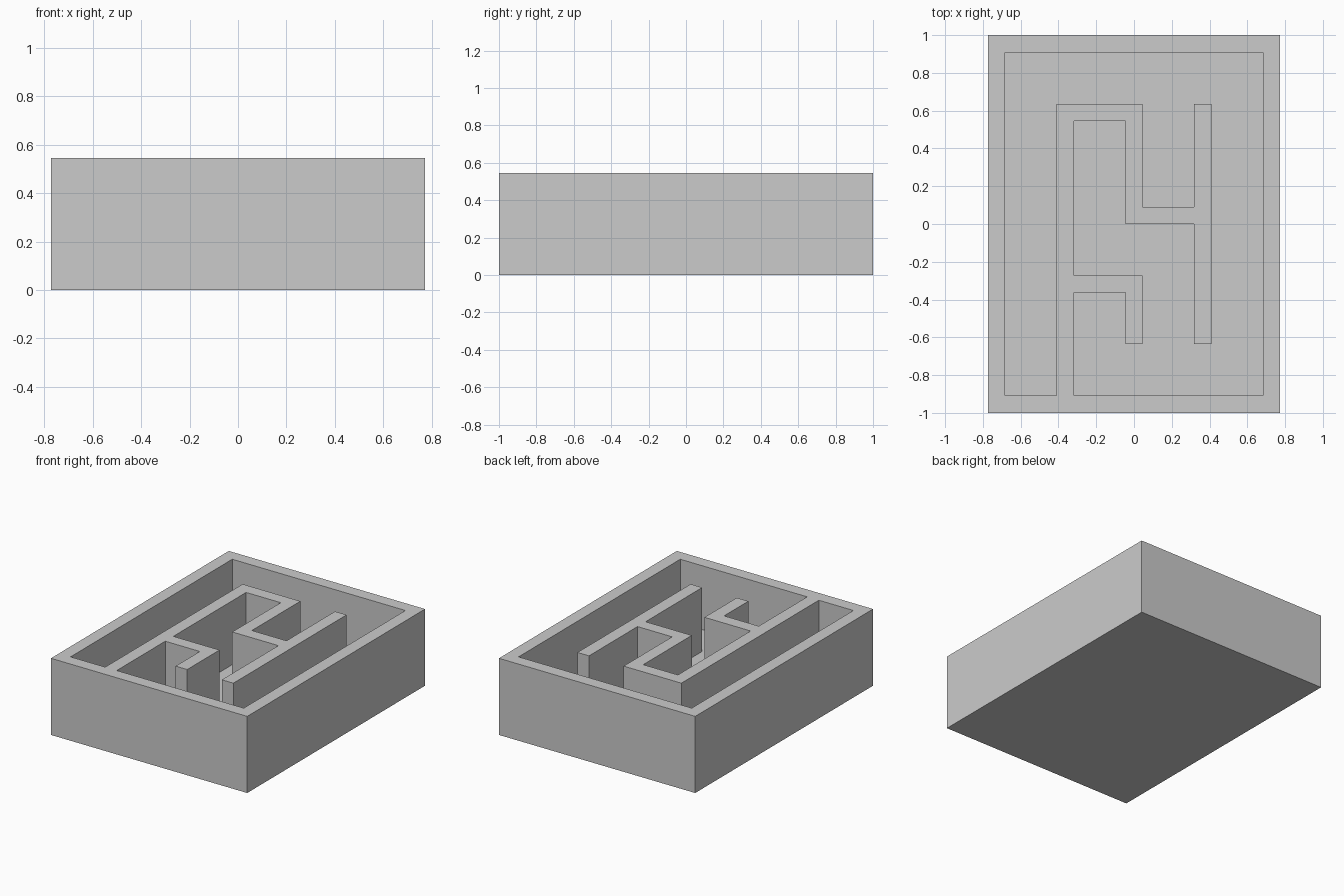
import bpy, bmesh

if "Cube" in bpy.data.objects:
    bpy.data.objects.remove(bpy.data.objects["Cube"])

U = 1 / 11  # wall thickness; the whole maze sits on this module

grey = bpy.data.materials.new("plain grey")
grey.diffuse_color = (0.6, 0.6, 0.6, 1)
grey.use_nodes = True
grey.node_tree.nodes["Principled BSDF"].inputs["Base Color"].default_value = grey.diffuse_color


def prism(name, outline, z0, z1):
    """Extrude a plan outline (in wall units) from z0 to z1."""
    bm = bmesh.new()
    face = bm.faces.new([bm.verts.new((x * U, y * U, z0 * U)) for x, y in outline])
    ext = bmesh.ops.extrude_face_region(bm, geom=[face])
    top = [v for v in ext["geom"] if isinstance(v, bmesh.types.BMVert)]
    bmesh.ops.translate(bm, verts=top, vec=(0, 0, (z1 - z0) * U))
    bmesh.ops.recalc_face_normals(bm, faces=bm.faces)
    mesh = bpy.data.meshes.new(name)
    bm.to_mesh(mesh)
    bm.free()
    mesh.materials.append(grey)
    obj = bpy.data.objects.new(name, mesh)
    bpy.context.collection.objects.link(obj)
    return obj


# Solid block of the maze tray
tray = prism("maze_tray", [(-8.5, -11), (8.5, -11), (8.5, 11), (-8.5, 11)], 0, 6)

# All corridors form one continuous pocket around the connected walls
corridors = prism("corridor_cutter", [
    (-7.5, -10), (-7.5, 10), (7.5, 10), (7.5, -10),               # outer rim
    (-3.5, -10), (-3.5, -4), (-.5, -4), (-.5, -7), (.5, -7),      # lower hook
    (.5, -3), (-3.5, -3), (-3.5, 6), (-.5, 6), (-.5, 0),          # inner bay
    (3.5, 0), (3.5, -7), (4.5, -7), (4.5, 7), (3.5, 7),           # right wall
    (3.5, 1), (.5, 1), (.5, 7), (-4.5, 7), (-4.5, -10)], 1, 7)    # upper bay
corridors.hide_render = True
corridors.hide_set(True)

# Sink the corridors, leaving a floor one wall thick
cut = tray.modifiers.new("corridors", "BOOLEAN")
cut.operation = "DIFFERENCE"
cut.solver = "EXACT"
cut.object = corridors
